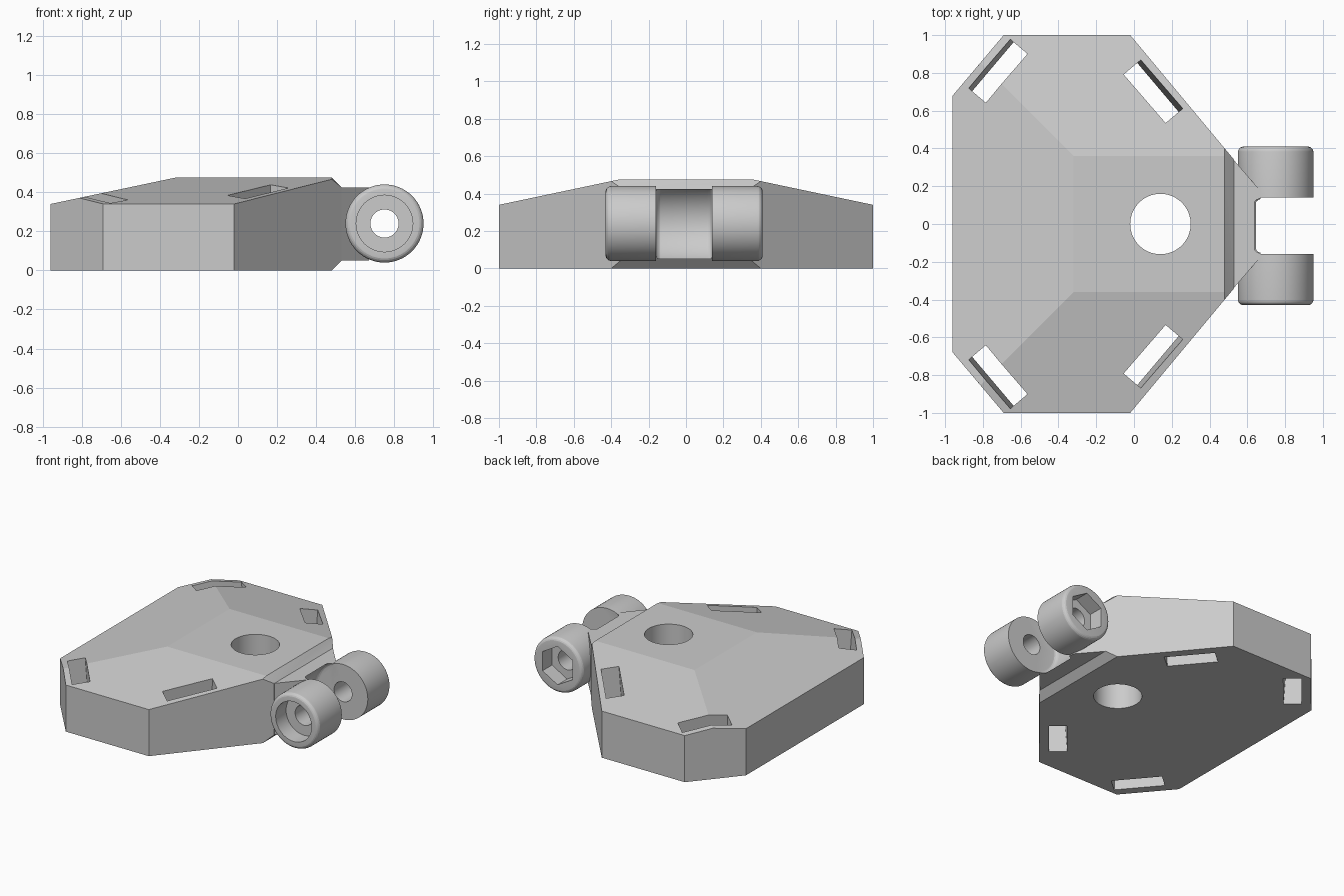
import bpy, bmesh
from math import radians, pi, atan2
from mathutils import Matrix, Vector

if "Cube" in bpy.data.objects:
    bpy.data.objects.remove(bpy.data.objects["Cube"])

AX, AZ = 0.75, 0.24          # hinge axis position
H, RIM, SLOPE = 0.475, 0.34, 0.211


def finish(bm, name):
    bmesh.ops.recalc_face_normals(bm, faces=bm.faces)
    me = bpy.data.meshes.new(name)
    bm.to_mesh(me)
    bm.free()
    ob = bpy.data.objects.new(name, me)
    bpy.context.collection.objects.link(ob)
    return ob


def hull(name, pts):
    bm = bmesh.new()
    for p in pts:
        bm.verts.new(p)
    bmesh.ops.convex_hull(bm, input=bm.verts[:])
    bmesh.ops.dissolve_limit(bm, angle_limit=radians(0.3), verts=bm.verts[:], edges=bm.edges[:])
    return finish(bm, name)


def y_cylinder(name, r, y0, y1, n=64, round_ends=(), bevel=0.03):
    """Cylinder along y on the hinge axis, with chosen end rims rounded."""
    bm = bmesh.new()
    m = Matrix.Translation((AX, (y0 + y1) / 2, AZ)) @ Matrix.Rotation(pi / 2, 4, 'X')
    bmesh.ops.create_cone(bm, cap_ends=True, segments=n, radius1=r, radius2=r,
                          depth=y1 - y0, matrix=m)
    rims = [e for e in bm.edges
            if any(all(abs(v.co.y - y) < 1e-4 for v in e.verts) for y in round_ends)]
    if rims:
        bmesh.ops.bevel(bm, geom=rims, offset=bevel, segments=5, profile=0.5, affect='EDGES')
    return finish(bm, name)


def combine(target, tool, op):
    mod = target.modifiers.new(tool.name, 'BOOLEAN')
    mod.operation, mod.solver, mod.object = op, 'EXACT', tool
    bpy.ops.object.select_all(action='DESELECT')
    bpy.context.view_layer.objects.active = target
    target.select_set(True)
    bpy.ops.object.modifier_apply(modifier=mod.name)
    bpy.data.objects.remove(tool, do_unlink=True)


def roof(x, y):
    return min(H, RIM + SLOPE * (x + 0.96), RIM + SLOPE * (1 - abs(y)))


# Main plate: faceted outline with a sloped roof and a chamfered hinge end
outline = [(-0.96, 0.68), (-0.69, 1.0), (-0.02, 1.0), (0.48, 0.40)]
ridge = [(-0.8135, 0.8535), (-0.32, 0.36), (0.48, 0.36)]
pts = []
for s in (1, -1):
    pts += [(x, s * y, 0) for x, y in outline]
    pts += [(x, s * y, roof(x, y)) for x, y in outline + ridge]
    pts += [(0.53, s * 0.34, z) for z in (0.05, 0.425)]
plate = hull("hinged_plate", pts)

# Neck continuing the diagonal sides towards the hinge
neck = hull("neck", [(x, s * y, z) for x, y in ((0.45, 0.36), (0.51, 0.36), (0.67, 0.175))
                     for s in (1, -1) for z in (0.05, 0.425)])
combine(plate, neck, 'UNION')

# Concave clearance for the mating knuckle
combine(plate, y_cylinder("clearance", 0.217, -0.16, 0.14, round_ends=(-0.16, 0.14)),
        'DIFFERENCE')

# Fork knuckles with rounded outer rims
for y0, y1, end in ((-0.43, -0.16, -0.43), (0.14, 0.41, 0.41)):
    combine(plate, y_cylinder("knuckle", 0.2, y0, y1, round_ends=(end,)), 'UNION')

# Pin hole, round bolt-head recess, hexagonal nut recess
combine(plate, y_cylinder("pin_hole", 0.072, -0.6, 0.6, 40), 'DIFFERENCE')
combine(plate, y_cylinder("head_recess", 0.145, -0.6, -0.31, 48), 'DIFFERENCE')
combine(plate, y_cylinder("nut_recess", 0.14, 0.30, 0.6, 6), 'DIFFERENCE')

# Central through hole
bm = bmesh.new()
bmesh.ops.create_cone(bm, cap_ends=True, segments=64, radius1=0.16, radius2=0.16, depth=2,
                      matrix=Matrix.Translation((0.14, 0, 0)))
combine(plate, finish(bm, "centre_hole"), 'DIFFERENCE')

# Four strap slots, leaning slightly inwards towards the bottom
for cx, cy, dx in ((0.10, 0.70, -1), (-0.72, 0.81, 1)):
    for s in (1, -1):
        along = Vector((dx * 0.22, s * 0.26, 0)).normalized()
        out = Vector((-along.y, along.x, 0))
        if out.y * s < 0:
            out = -out
        c = Vector((cx, s * cy, 0))
        slot = []
        for z, shift in ((-0.2, -0.038), (0.7, 0.022)):
            for a in (-0.17, 0.17):
                for w in (-0.06, 0.06):
                    slot.append(c + along * a + out * (w + shift) + Vector((0, 0, z)))
        combine(plate, hull("strap_slot", slot), 'DIFFERENCE')

bpy.ops.object.select_all(action='DESELECT')
plate.select_set(True)
bpy.context.view_layer.objects.active = plate
# Roof creases are shallow, so keep a low smoothing angle
bpy.ops.object.shade_smooth_by_angle(angle=radians(10))
